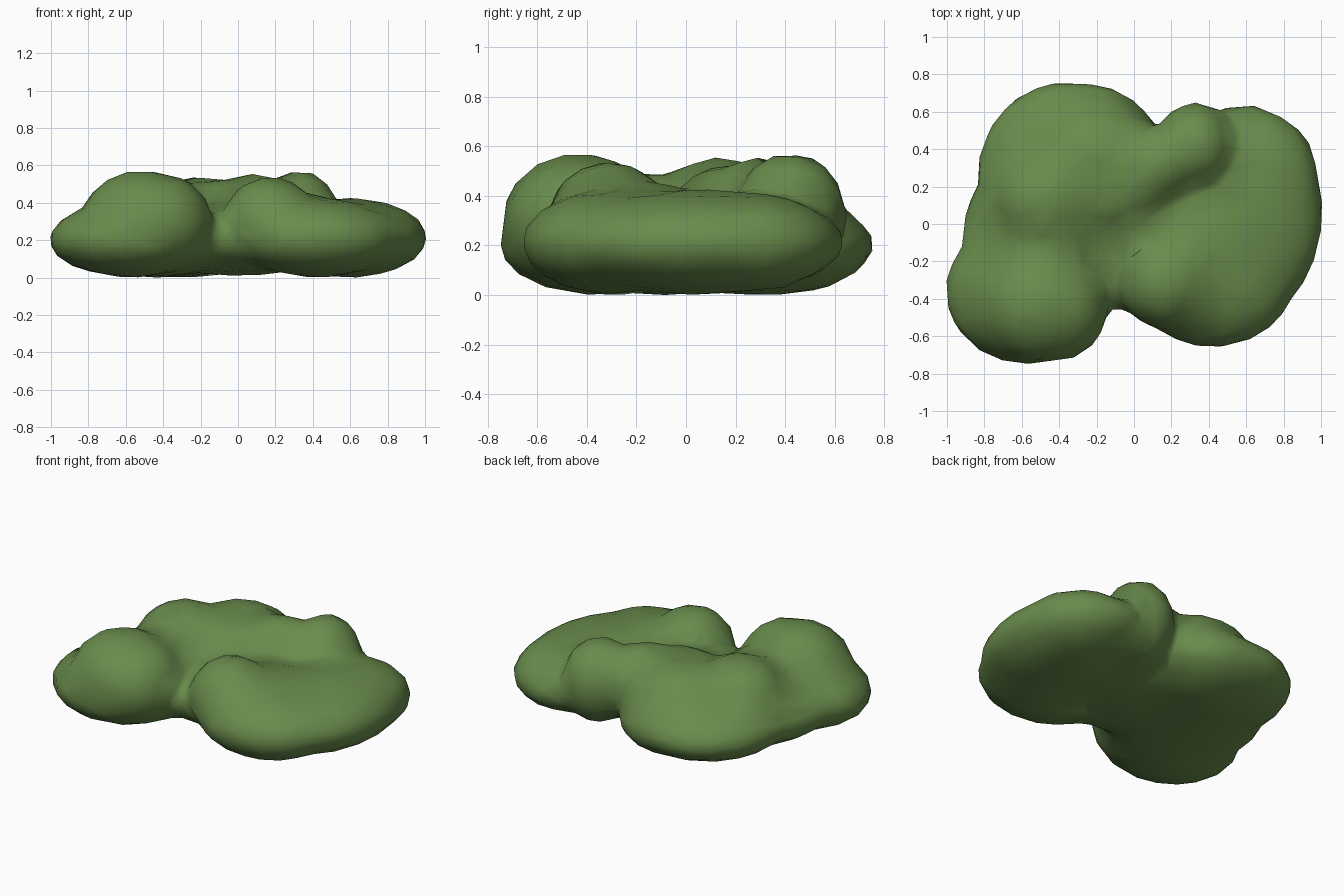
import bpy
import bmesh
from math import radians
from mathutils import Matrix, Vector

cube = bpy.data.objects.get("Cube")
if cube:
    bpy.data.objects.remove(cube, do_unlink=True)

# Leaf colour
leaf = bpy.data.materials.new("leaf_green")
leaf.use_nodes = True
colour = (0.14, 0.26, 0.072, 1)
leaf.diffuse_color = colour
bsdf = leaf.node_tree.nodes["Principled BSDF"]
bsdf.inputs["Base Color"].default_value = colour
bsdf.inputs["Roughness"].default_value = 0.9

# Lumps of foliage: centre, radii, turn about z in degrees
lumps = [
    # low spreading base
    ((0.59, 0.06, 0.21), (0.41, 0.57, 0.20), 0),
    ((0.65, 0.23, 0.21), (0.33, 0.37, 0.19), 0),
    ((0.42, -0.29, 0.21), (0.43, 0.36, 0.20), 0),
    ((-0.57, -0.36, 0.20), (0.43, 0.38, 0.19), 0),
    ((-0.36, 0.25, 0.20), (0.47, 0.50, 0.19), 0),
    ((-0.25, 0.36, 0.20), (0.39, 0.38, 0.19), 0),
    # fillers joining the lobes
    ((-0.45, -0.08, 0.20), (0.46, 0.50, 0.19), 0),
    ((0.00, 0.02, 0.20), (0.60, 0.48, 0.18), 0),
    ((-0.45, -0.13, 0.30), (0.28, 0.30, 0.17), 0),
    ((0.05, 0.00, 0.25), (0.38, 0.35, 0.16), 0),
    ((0.32, -0.18, 0.25), (0.30, 0.35, 0.19), 0),
    # raised crowns
    ((-0.51, -0.43, 0.29), (0.32, 0.30, 0.27), 0),
    ((-0.41, -0.44, 0.29), (0.26, 0.28, 0.25), 0),
    ((0.17, -0.31, 0.29), (0.24, 0.24, 0.235), 0),
    ((-0.47, 0.13, 0.32), (0.28, 0.27, 0.22), 0),
    ((-0.20, 0.35, 0.31), (0.34, 0.28, 0.21), 0),
    ((-0.10, 0.16, 0.31), (0.30, 0.20, 0.20), 10),
    ((0.08, 0.29, 0.31), (0.30, 0.20, 0.23), 30),
    ((0.33, 0.42, 0.31), (0.20, 0.22, 0.25), 0),
]
PUFF = 0.012  # growth that makes up for the softening

bm = bmesh.new()
for centre, radii, turn in lumps:
    grown = [r + PUFF for r in radii]
    place = (Matrix.Translation(centre) @ Matrix.Rotation(radians(turn), 4, 'Z')
             @ Matrix.Diagonal((*grown, 1)))
    bmesh.ops.create_icosphere(bm, subdivisions=4, radius=1, matrix=place)
mesh = bpy.data.meshes.new("bush_lumps")
bm.to_mesh(mesh)
bm.free()
bush = bpy.data.objects.new("bush", mesh)
bpy.context.collection.objects.link(bush)

# Fuse the lumps, soften the creases and reduce to a light mesh
remesh = bush.modifiers.new("fuse", 'REMESH')
remesh.mode = 'VOXEL'
remesh.voxel_size = 0.025
soften = bush.modifiers.new("soften", 'SMOOTH')
soften.factor = 0.5
soften.iterations = 20
reduce = bush.modifiers.new("reduce", 'DECIMATE')
reduce.ratio = 0.035

graph = bpy.context.evaluated_depsgraph_get()
fused = bpy.data.meshes.new_from_object(bush.evaluated_get(graph))
bush.modifiers.clear()
bush.data = fused
bpy.data.meshes.remove(mesh)

# Stand it on the ground
lowest = min(v.co.z for v in fused.vertices)
fused.transform(Matrix.Translation((0, 0, -lowest)))

fused.materials.clear()
fused.materials.append(leaf)
for face in fused.polygons:
    face.material_index = 0
    face.use_smooth = True
